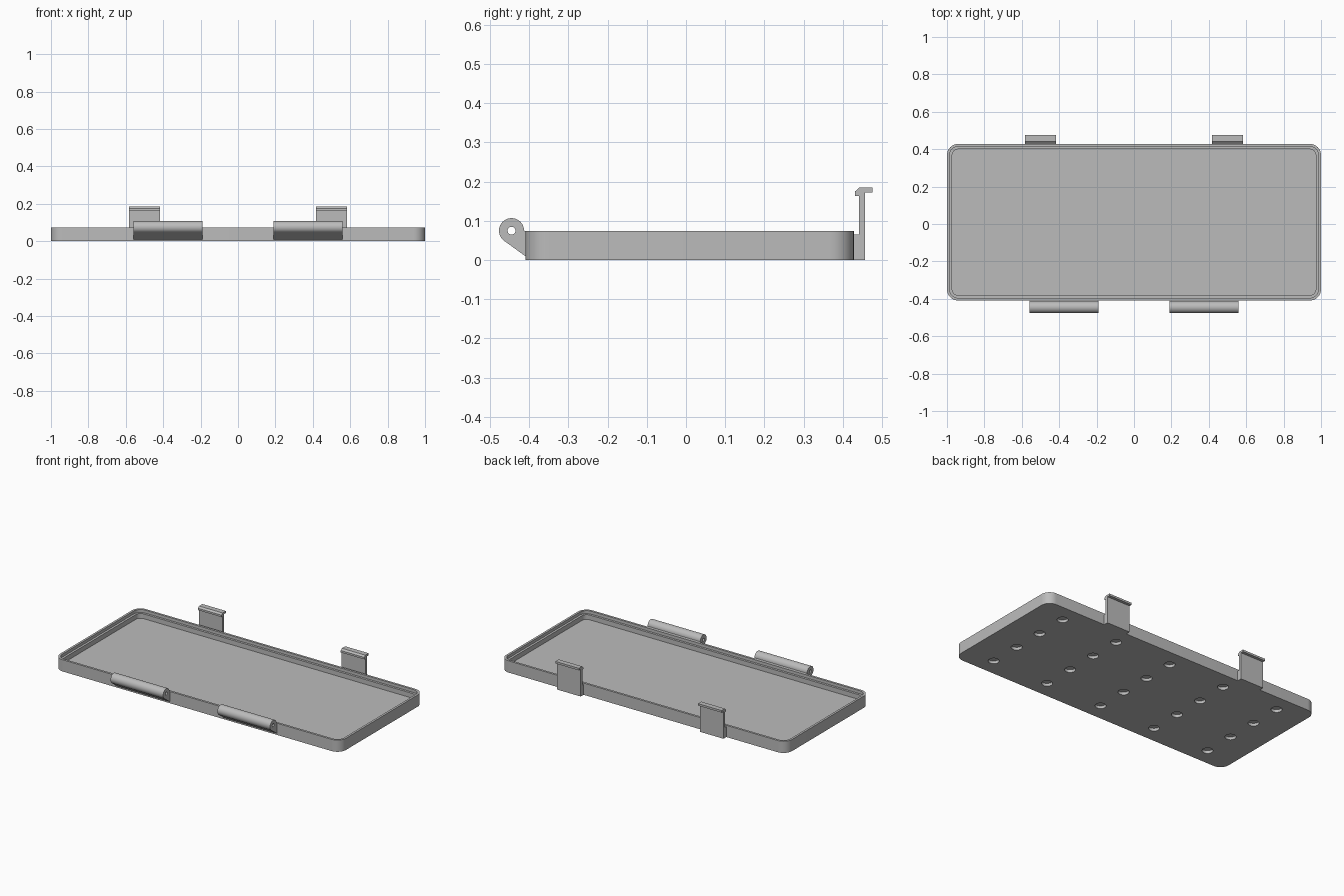
import bpy, bmesh
from math import cos, sin, pi, radians
from mathutils import Matrix

cube = bpy.data.objects.get("Cube")
if cube:
    bpy.data.objects.remove(cube, do_unlink=True)

grey = bpy.data.materials.new("plain grey")
grey.use_nodes = True
grey.diffuse_color = (0.5, 0.5, 0.5, 1)
grey.node_tree.nodes["Principled BSDF"].inputs["Base Color"].default_value = (0.5, 0.5, 0.5, 1)

HALF_X, HALF_Y, MID_Y = 1.0, 0.4185, 0.0095
HEIGHT, STEP, FLOOR = 0.074, 0.055, 0.025
CORNER = 0.06


def finish(bm, name):
    bmesh.ops.recalc_face_normals(bm, faces=bm.faces[:])
    mesh = bpy.data.meshes.new(name)
    bm.to_mesh(mesh)
    bm.free()
    mesh.materials.append(grey)
    obj = bpy.data.objects.new(name, mesh)
    bpy.context.collection.objects.link(obj)
    return obj


def activate(obj):
    bpy.ops.object.select_all(action='DESELECT')
    obj.select_set(True)
    bpy.context.view_layer.objects.active = obj


def smooth(obj):
    activate(obj)
    bpy.ops.object.shade_smooth_by_angle(angle=radians(30))


def add_rod(bm, radius, depth, matrix):
    bmesh.ops.create_cone(bm, cap_ends=True, segments=32, radius1=radius,
                          radius2=radius, depth=depth, matrix=matrix)


def cut(obj, bm):
    """Subtract the solids in bm from obj, then discard the cutter."""
    cutter = finish(bm, "cutter")
    cutter.hide_render = True
    mod = obj.modifiers.new("cut", 'BOOLEAN')
    mod.operation, mod.solver, mod.object = 'DIFFERENCE', 'EXACT', cutter
    activate(obj)
    bpy.ops.object.modifier_apply(modifier=mod.name)
    bpy.data.objects.remove(cutter, do_unlink=True)


def rounded_loop(bm, inset, z, steps=10):
    """Rounded rectangle, inset from the tray outline."""
    r = CORNER - inset
    verts = []
    for i, (sx, sy) in enumerate(((1, 1), (-1, 1), (-1, -1), (1, -1))):
        for k in range(steps + 1):
            a = (i + k / steps) * pi / 2
            verts.append(bm.verts.new((sx * (HALF_X - CORNER) + r * cos(a),
                                       MID_Y + sy * (HALF_Y - CORNER) + r * sin(a), z)))
    return verts


def extrude_profile(name, profile, x0, x1):
    """Extrude a (y, z) outline along x."""
    bm = bmesh.new()
    face = bm.faces.new([bm.verts.new((x0, y, z)) for y, z in profile])
    out = bmesh.ops.extrude_face_region(bm, geom=[face])
    moved = [v for v in out["geom"] if isinstance(v, bmesh.types.BMVert)]
    bmesh.ops.translate(bm, verts=moved, vec=(x1 - x0, 0, 0))
    return finish(bm, name)


# Tray with a stepped inner rim
bm = bmesh.new()
loops = [rounded_loop(bm, inset, z) for inset, z in (
    (0, 0), (0, HEIGHT), (0.014, HEIGHT), (0.014, STEP), (0.028, STEP), (0.028, FLOOR))]
for low, high in zip(loops, loops[1:]):
    for i in range(len(low)):
        j = (i + 1) % len(low)
        bm.faces.new((low[i], low[j], high[j], high[i]))
bm.faces.new(loops[0])
bm.faces.new(loops[-1])
tray = finish(bm, "tray")

# Grid of round blind recesses in the underside
bm = bmesh.new()
for col in range(5):
    for row in range(4):
        add_rod(bm, 0.032, 0.036, Matrix.Translation(
            (0.4 * (col - 2), MID_Y + 0.205 * (row - 1.5), 0)))
cut(tray, bm)
smooth(tray)

# Hinge barrels on the front: round eye with a sloping web to the tray
EYE_Y, EYE_Z, EYE_R = -0.445, 0.075, 0.032
FRONT = MID_Y - HALF_Y
barrel = [(FRONT + 0.002, 0.008), (FRONT + 0.002, HEIGHT - 0.001)]
for k in range(25):
    a = radians(233) * k / 24
    barrel.append((EYE_Y + EYE_R * cos(a), EYE_Z + EYE_R * sin(a)))

# Snap clips on the back: foot, thin stem and hooked head
clip = [(0.426, 0), (0.457, 0), (0.457, 0.172), (0.475, 0.172), (0.475, 0.185),
        (0.442, 0.185), (0.431, 0.175), (0.431, 0.163), (0.441, 0.163),
        (0.441, 0.065), (0.426, 0.065)]

for side, s in (("left", 1), ("right", -1)):
    hinge = extrude_profile(side + "_hinge_barrel", barrel, s * 0.19, s * 0.558)
    bm = bmesh.new()
    add_rod(bm, 0.01, 0.6, Matrix.Translation((s * 0.374, EYE_Y, EYE_Z))
            @ Matrix.Rotation(pi / 2, 4, 'Y'))
    cut(hinge, bm)
    smooth(hinge)
    extrude_profile(side + "_clip", clip, s * 0.417, s * 0.582)
